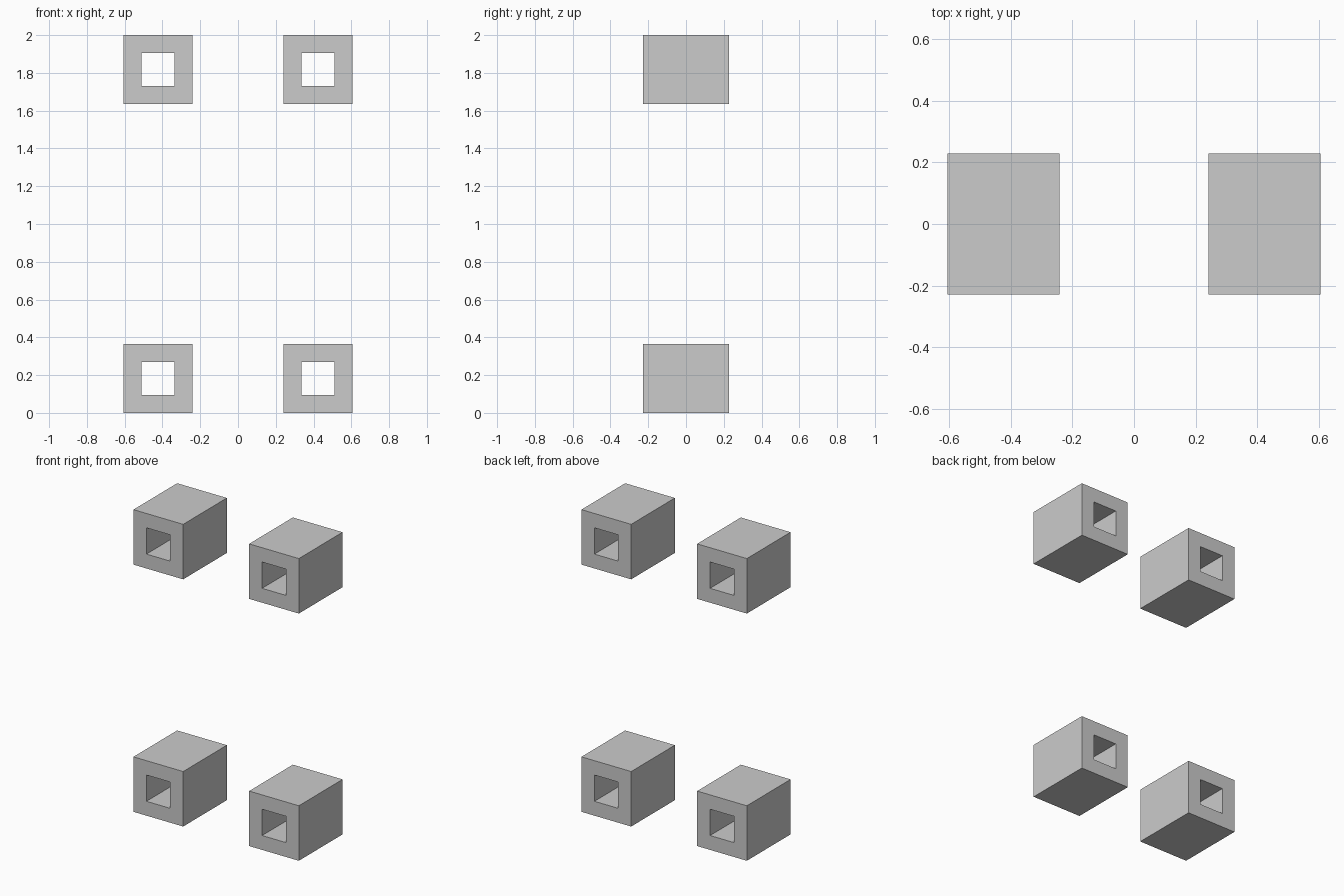
import bpy, bmesh

if "Cube" in bpy.data.objects:
    bpy.data.objects.remove(bpy.data.objects["Cube"])

OUTER = 0.182    # half width of the block
HOLE = 0.087     # half width of the square bore
DEPTH = 0.2285   # half length along y


def square_tube(name, x, z):
    """Square block with a square hole running through it along y."""
    bm = bmesh.new()
    corners = [(-1, -1), (1, -1), (1, 1), (-1, 1)]
    rings = [[bm.verts.new((cx * r, y, cz * r)) for cx, cz in corners]
             for r, y in ((OUTER, -DEPTH), (OUTER, DEPTH),
                          (HOLE, DEPTH), (HOLE, -DEPTH))]
    # outer walls, back rim, bore walls, front rim
    for k in range(4):
        a, b = rings[k], rings[(k + 1) % 4]
        for i in range(4):
            j = (i + 1) % 4
            bm.faces.new((a[i], a[j], b[j], b[i]))
    bmesh.ops.recalc_face_normals(bm, faces=bm.faces)
    mesh = bpy.data.meshes.new(name)
    bm.to_mesh(mesh)
    bm.free()
    obj = bpy.data.objects.new(name, mesh)
    obj.location = (x, 0, z)
    bpy.context.collection.objects.link(obj)


# Four identical sleeves: left/right, bottom/top
for level, z in (("lower", OUTER), ("upper", 2 - OUTER)):
    for side, x in (("left", -0.4235), ("right", 0.4235)):
        square_tube(f"{level}_{side}_sleeve", x, z)
